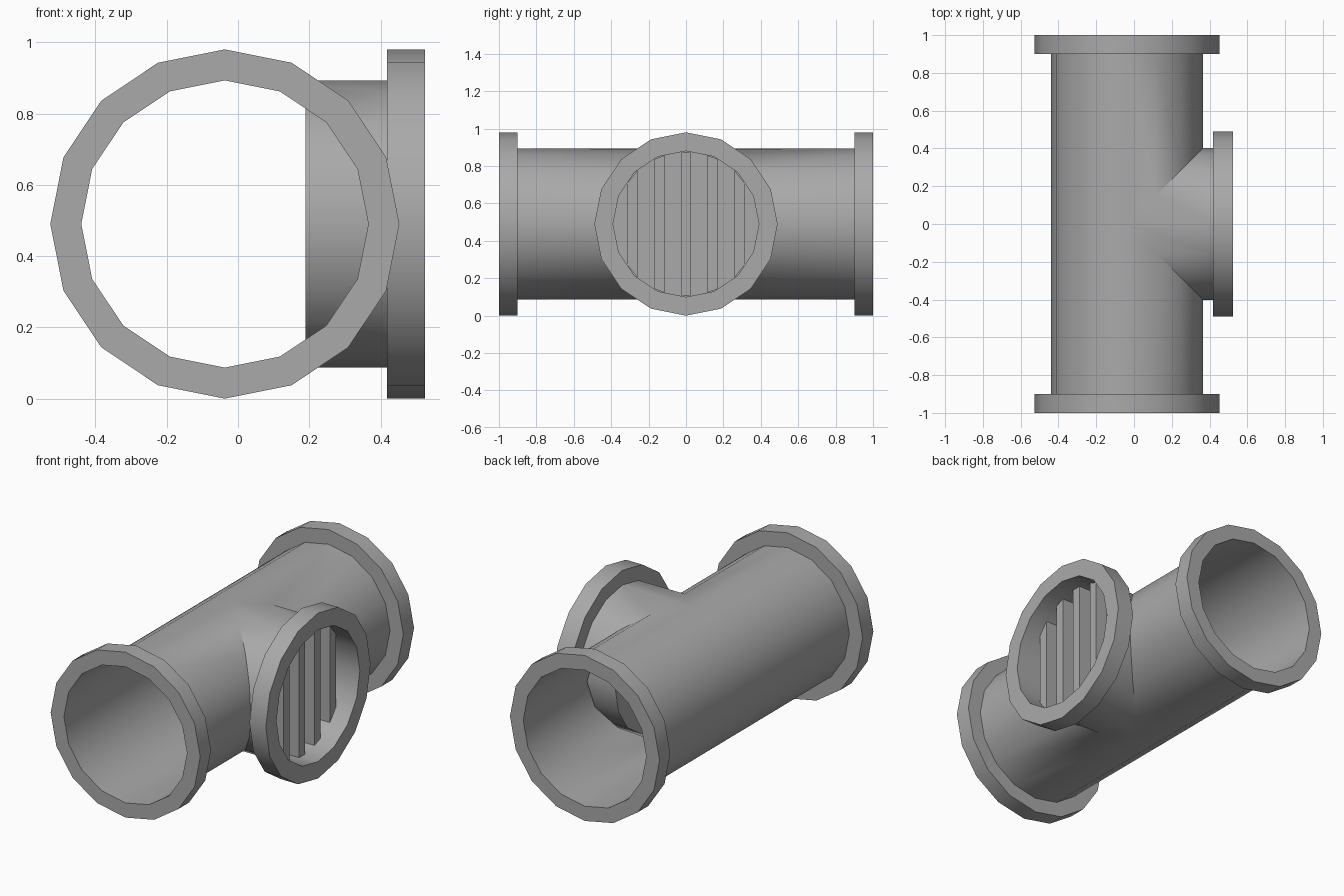
import bpy, bmesh, math
from mathutils import Vector

if "Cube" in bpy.data.objects:
    bpy.data.objects.remove(bpy.data.objects["Cube"], do_unlink=True)

SIDES = 16
CX, CZ = -0.037, 0.49           # main pipe axis
R_PIPE, R_SLEEVE, R_FLANGE = 0.403, 0.39, 0.49
END, FLANGE_Y = 1.0, 0.9        # main pipe end and flange back
END_X, FLANGE_X = 0.525, 0.418  # branch end and flange back
DISC_X, BAR_X = 0.19, 0.42      # back plate and bar fronts

metal = bpy.data.materials.new("grey_metal")
metal.use_nodes = True
GREY = (0.4, 0.4, 0.4, 1)
metal.diffuse_color = GREY
metal.node_tree.nodes["Principled BSDF"].inputs["Base Color"].default_value = GREY


def finish(name, bm):
    bmesh.ops.remove_doubles(bm, verts=bm.verts, dist=1e-4)
    bmesh.ops.recalc_face_normals(bm, faces=bm.faces)
    mesh = bpy.data.meshes.new(name)
    bm.to_mesh(mesh)
    bm.free()
    mesh.materials.append(metal)
    obj = bpy.data.objects.new(name, mesh)
    bpy.context.collection.objects.link(obj)
    bpy.ops.object.select_all(action='DESELECT')
    obj.select_set(True)
    bpy.context.view_layer.objects.active = obj
    bpy.ops.object.shade_smooth_by_angle(angle=math.radians(30))
    return obj


def angles():
    return [2 * math.pi * k / SIDES for k in range(SIDES)]


def along_y(r, y, a):
    return Vector((CX + r * math.cos(a), y, CZ + r * math.sin(a)))


def along_x(r, x, a):
    return Vector((x, r * math.cos(a), CZ + r * math.sin(a)))


def skin(bm, rows):
    """Join neighbouring rows of points into a closed band, skipping collapsed points."""
    for i, row in enumerate(rows):
        nxt = rows[(i + 1) % len(rows)]
        for j in range(len(row) - 1):
            corners = []
            for p in (row[j], row[j + 1], nxt[j + 1], nxt[j]):
                if all((p - q).length > 1e-4 for q in corners):
                    corners.append(p)
            if len(corners) > 2:
                bm.faces.new([bm.verts.new(p) for p in corners])


def lathe(name, place, profile):
    bm = bmesh.new()
    skin(bm, [[place(r, t, a) for r, t in profile] for a in angles()])
    return finish(name, bm)


# Tee body: two main halves and a branch, mitred where they meet
bm = bmesh.new()
for side in (-1, 1):
    skin(bm, [[along_y(R_PIPE, side * max(0, R_PIPE * math.cos(a)), a),
               along_y(R_PIPE, side * FLANGE_Y, a)] for a in angles()])
skin(bm, [[along_x(R_PIPE, CX + abs(R_PIPE * math.cos(a)), a),
           along_x(R_PIPE, FLANGE_X, a)] for a in angles()])
finish("tee_pipe", bm)


# Flanges
def ring(r, t0, t1):
    return [(r, t0), (R_FLANGE, t0), (R_FLANGE, t1), (r, t1), (r, t0)]


lathe("front_flange", along_y, ring(R_PIPE, -FLANGE_Y, -END))
lathe("back_flange", along_y, ring(R_PIPE, FLANGE_Y, END))
lathe("branch_flange", along_x, ring(R_SLEEVE, FLANGE_X, END_X))

# Closed sleeve inside the branch
lathe("branch_sleeve", along_x, [(R_SLEEVE, FLANGE_X), (R_SLEEVE, DISC_X), (0, DISC_X)])


# Vertical grille bars, trimmed to the sleeve
def half_height(y):
    pts = [(R_SLEEVE * math.cos(a), R_SLEEVE * math.sin(a)) for a in angles()[:SIDES // 2 + 1]]
    for (y0, z0), (y1, z1) in zip(pts, pts[1:]):
        if y1 <= y <= y0:
            return z0 + (z1 - z0) * (y - y0) / (y1 - y0)
    return 0


bm = bmesh.new()
for i in range(-2, 3):
    y0, y1 = i * 0.144 - 0.028, i * 0.144 + 0.028
    outline = [(y0, -half_height(y0)), (y1, -half_height(y1)),
               (y1, half_height(y1)), (y0, half_height(y0))]
    face = bm.faces.new([bm.verts.new((DISC_X, y, CZ + z)) for y, z in outline])
    out = bmesh.ops.extrude_face_region(bm, geom=[face])
    moved = [v for v in out["geom"] if isinstance(v, bmesh.types.BMVert)]
    bmesh.ops.translate(bm, verts=moved, vec=(BAR_X - DISC_X, 0, 0))
finish("grille_bars", bm)
